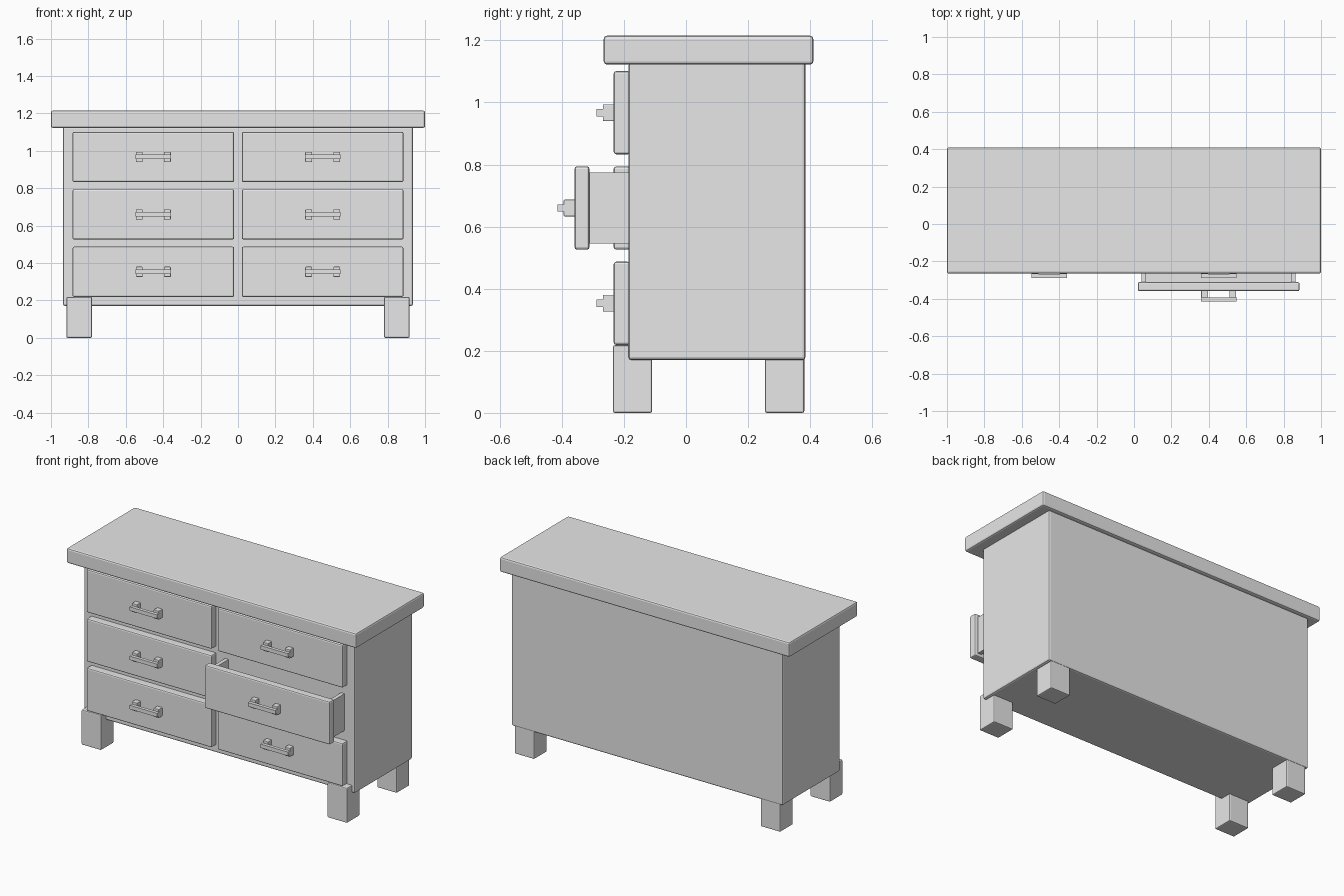
import bpy
import bmesh

cube = bpy.data.objects.get("Cube")
if cube:
    bpy.data.objects.remove(cube, do_unlink=True)

GREY = (0.8, 0.8, 0.8, 1.0)
grey = bpy.data.materials.new("plain_grey")
grey.use_nodes = True
grey.diffuse_color = GREY
grey.node_tree.nodes["Principled BSDF"].inputs["Base Color"].default_value = GREY


def box(name, x, y, z, bevel=0.0):
    """Box from (min, max) ranges, with an optional chamfer on every edge."""
    bm = bmesh.new()
    bmesh.ops.create_cube(bm, size=1)
    for v in bm.verts:
        v.co = [r[0] if c < 0 else r[1] for c, r in zip(v.co, (x, y, z))]
    mesh = bpy.data.meshes.new(name)
    bm.to_mesh(mesh)
    bm.free()
    mesh.materials.append(grey)
    obj = bpy.data.objects.new(name, mesh)
    bpy.context.collection.objects.link(obj)
    if bevel:
        mod = obj.modifiers.new("chamfer", 'BEVEL')
        mod.width = bevel
        mod.segments = 2
    return obj


def around(c, half):
    return (c - half, c + half)


# Carcass and overhanging top
box("body", (-0.935, 0.935), (-0.185, 0.385), (0.17, 1.13), 0.01)
box("top_slab", (-1, 1), (-0.265, 0.41), (1.122, 1.215), 0.01)

# Four block legs, the front pair standing proud of the body
for side, sx in (("left", 1), ("right", -1)):
    for end, y in (("front", -0.172), ("back", 0.318)):
        box(f"{end}_{side}_leg", around(sx * 0.849, 0.068),
            around(y, 0.063), (0, 0.218), 0.006)


def handle(name, cx, cz, front):
    # Two square posts carrying a thin bar
    for i, dx in enumerate((-0.075, 0.075)):
        box(f"{name}_post_{i + 1}", around(cx + dx, 0.018),
            (front - 0.035, front + 0.005), around(cz, 0.027), 0.003)
        box(f"{name}_bar_end_{i + 1}", around(cx + dx * 1.1, 0.012),
            (front - 0.055, front - 0.03), around(cz, 0.012))
    box(f"{name}_bar", around(cx, 0.08), (front - 0.055, front - 0.034),
        around(cz, 0.012))


def drawer_box(name, cx, cz, back):
    # Open tray behind a pulled-out front
    z = (cz - 0.115, cz + 0.115)
    for label, sx in (("left", 1), ("right", -1)):
        box(f"{name}_{label}_wall", around(cx + sx * 0.4, 0.012),
            (back - 0.005, -0.18), z)
    box(f"{name}_floor", around(cx, 0.4), (back - 0.005, -0.18),
        (cz - 0.105, cz - 0.09))


# Two columns of three drawers; the middle left one is pulled open
for side, sx in (("left", 1), ("right", -1)):
    for row, cz in (("lower", 0.353), ("middle", 0.66), ("upper", 0.967)):
        is_open = side == "left" and row == "middle"
        shift = 0.126 if is_open else 0
        cx = sx * 0.4525
        front, back = -0.233 - shift, -0.185 - shift
        name = f"{row}_{side}_drawer"
        box(f"{name}_front", around(cx, 0.432),
            (front, back if is_open else back + 0.005),
            around(cz, 0.134), 0.008)
        handle(f"{name}_handle", cx, cz, front)
        if is_open:
            drawer_box(name, cx, cz, back)
